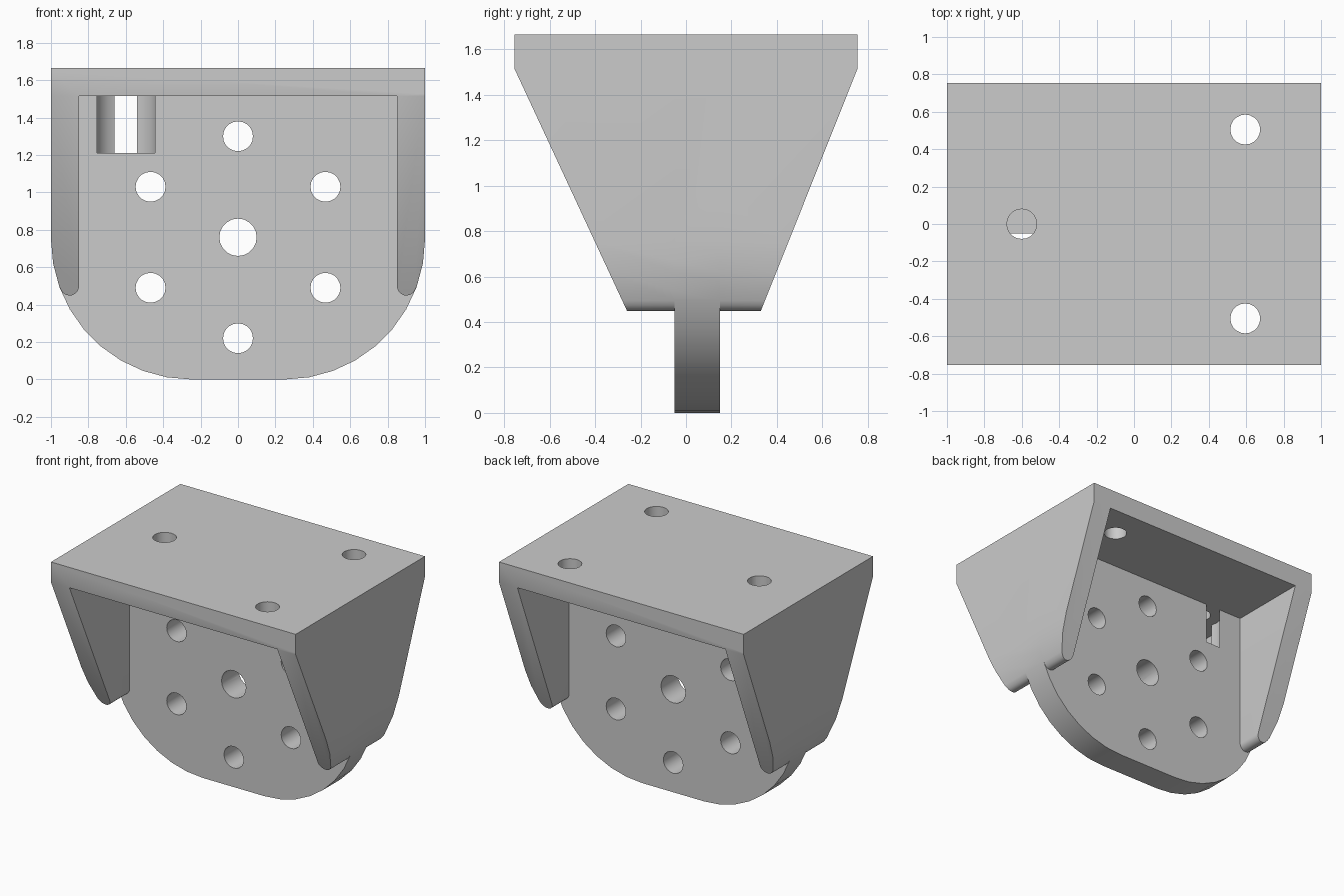
import bpy, bmesh, math

if "Cube" in bpy.data.objects:
    bpy.data.objects.remove(bpy.data.objects["Cube"])

TOP, SHELF, HALF_DEPTH = 1.665, 1.515, 0.755
PLATE_FRONT, PLATE_BACK = -0.05, 0.15

grey = bpy.data.materials.new("plain grey")
grey.use_nodes = True
colour = (0.6, 0.6, 0.6, 1)
grey.diffuse_color = colour
grey.node_tree.nodes["Principled BSDF"].inputs["Base Color"].default_value = colour


def prism(name, profile, low, high, axis):
    """Extrude a closed 2D profile along the x, y or z axis."""
    place = {"x": lambda a, b, t: (t, a, b),
             "y": lambda a, b, t: (a, t, b),
             "z": lambda a, b, t: (a, b, t)}[axis]
    bm = bmesh.new()
    ends = [[bm.verts.new(place(a, b, t)) for a, b in profile] for t in (low, high)]
    for ring in ends:
        bm.faces.new(ring)
    count = len(profile)
    for i in range(count):
        j = (i + 1) % count
        bm.faces.new((ends[0][i], ends[0][j], ends[1][j], ends[1][i]))
    bmesh.ops.recalc_face_normals(bm, faces=bm.faces)
    mesh = bpy.data.meshes.new(name)
    bm.to_mesh(mesh)
    bm.free()
    mesh.materials.append(grey)
    obj = bpy.data.objects.new(name, mesh)
    bpy.context.collection.objects.link(obj)
    return obj


def arc(cx, cy, radius, start, end, steps):
    angles = [math.radians(start + (end - start) * i / steps) for i in range(steps + 1)]
    return [(cx + radius * math.cos(a), cy + radius * math.sin(a)) for a in angles]


def circle(cx, cy, radius, sides=20):
    return arc(cx, cy, radius, 0, 360, sides)[:-1]


def mirrored(points):
    """Close a right-hand half outline with its reflection."""
    return points + [(-x, z) for x, z in reversed(points)]


def combine(target, other, operation):
    mod = target.modifiers.new(operation.lower(), "BOOLEAN")
    mod.operation, mod.solver, mod.object = operation, "EXACT", other
    bpy.context.view_layer.objects.active = target
    bpy.ops.object.modifier_apply(modifier=mod.name)
    bpy.data.objects.remove(other)


# Shelf and side cheeks as one arch, with rounded cheek bottoms
arch = [(1, TOP)] + arc(0.25, 0.75, 0.75, 0, -20, 2)
arch += arc(0.9, 0.4985, 0.05, -30, -180, 8) + [(0.85, SHELF)]
bracket = prism("mounting_bracket", mirrored(arch), -HALF_DEPTH, HALF_DEPTH, "y")

# Taper the cheeks towards the bottom
taper = [(-HALF_DEPTH, TOP), (-HALF_DEPTH, SHELF), (-0.26, 0.45), (-0.26, 0.3),
         (0.33, 0.3), (0.33, 0.45), (HALF_DEPTH, SHELF), (HALF_DEPTH, TOP)]
combine(bracket, prism("taper", taper, -1.2, 1.2, "x"), "INTERSECT")

# Upright plate with rounded lower corners
plate = mirrored([(1, TOP)] + arc(0.25, 0.75, 0.75, 0, -90, 9))
combine(bracket, prism("plate", plate, PLATE_FRONT, PLATE_BACK, "y"), "UNION")

# Bolt circle and centre hole through the plate
bolts = [(x, 0.76 + z, 0.08) for x, z in arc(0, 0, 0.54, 30, 330, 5)]
for x, z, radius in bolts + [(0, 0.76, 0.1)]:
    combine(bracket, prism("bolt_hole", circle(x, z, radius), -0.3, 0.4, "y"), "DIFFERENCE")

# Screw holes in the shelf
for x, y in ((0.595, 0.505), (0.595, -0.505), (-0.6, 0)):
    combine(bracket, prism("screw_hole", circle(x, y, 0.08), 1.4, 1.8, "z"), "DIFFERENCE")

# Round pocket in the plate that clears the middle screw head
combine(bracket, prism("screw_pocket", circle(-0.6, 0, 0.163), 1.21, SHELF, "z"), "DIFFERENCE")

bpy.ops.object.select_all(action="DESELECT")
bracket.select_set(True)
bpy.context.view_layer.objects.active = bracket
bpy.ops.object.shade_smooth_by_angle(angle=math.radians(30))
